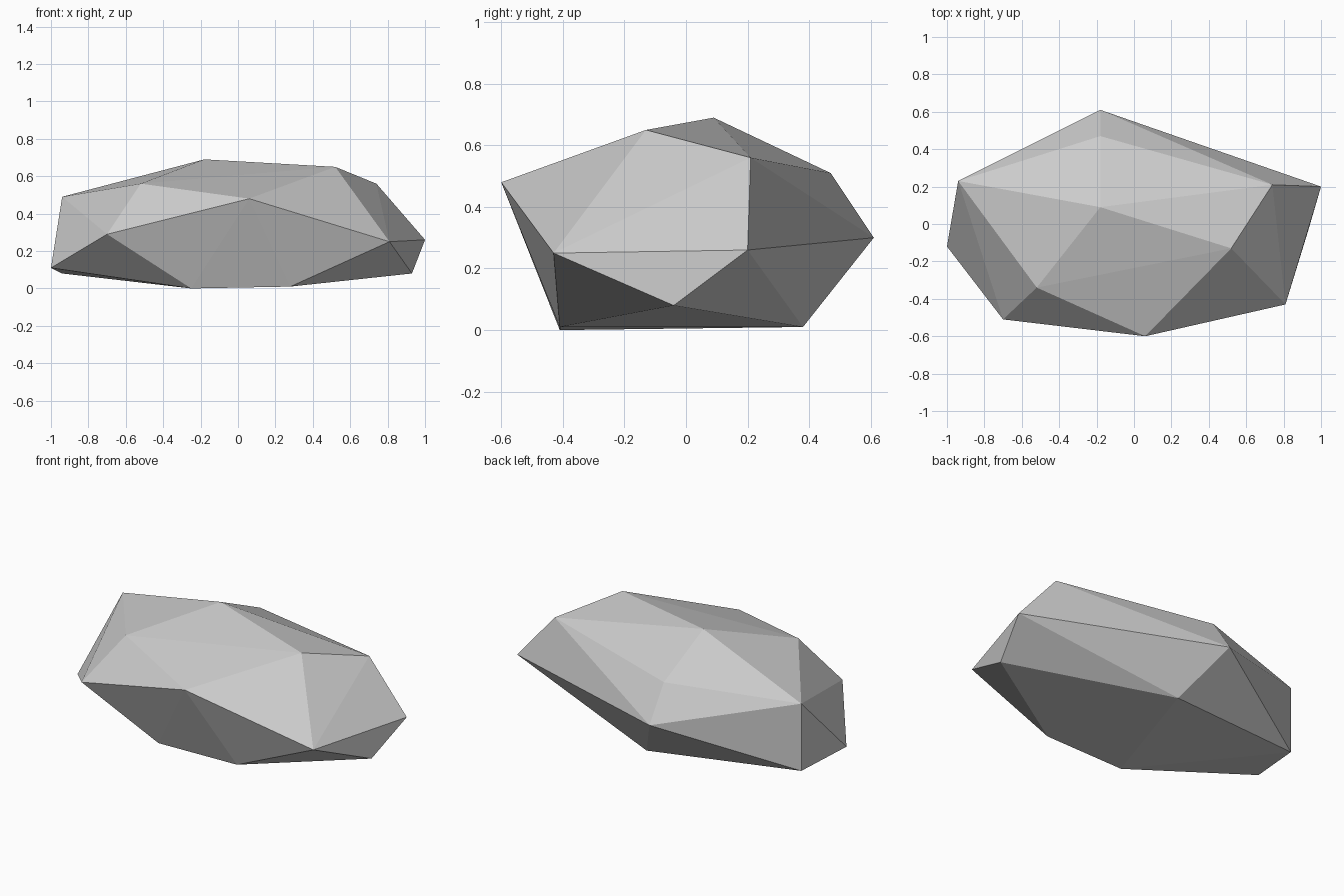
import bpy
import bmesh

# Remove the default object
default_object = bpy.data.objects.get("Cube")
if default_object:
    bpy.data.objects.remove(default_object, do_unlink=True)


def make_material(name, color):
    """Create a plain flat-coloured material."""
    material = bpy.data.materials.new(name)
    material.use_nodes = True
    material.diffuse_color = color
    shader = next(n for n in material.node_tree.nodes if n.type == "BSDF_PRINCIPLED")
    shader.inputs["Base Color"].default_value = color
    shader.inputs["Roughness"].default_value = 0.9
    return material


def make_boulder(name, corner_rings, material):
    """Wrap rings of corner points in a faceted convex shell."""
    bm = bmesh.new()
    for ring in corner_rings:
        for corner in ring:
            bm.verts.new(corner)
    bmesh.ops.convex_hull(bm, input=bm.verts[:], use_existing_faces=False)
    bmesh.ops.recalc_face_normals(bm, faces=bm.faces[:])
    for face in bm.faces:
        face.smooth = False
    mesh = bpy.data.meshes.new(name)
    bm.to_mesh(mesh)
    bm.free()
    mesh.materials.append(material)
    boulder = bpy.data.objects.new(name, mesh)
    bpy.context.collection.objects.link(boulder)
    return boulder


# Corners of the chipped stone, from the ground up
base = [(-0.25, -0.41, 0), (0.28, -0.41, 0.01), (0, 0.38, 0.01)]
lower_rim = [(0.93, -0.04, 0.08), (-0.94, 0.23, 0.08), (-1, -0.12, 0.11)]
middle = [(0.81, -0.43, 0.25), (1, 0.2, 0.26), (-0.18, 0.61, 0.3), (-0.7, -0.51, 0.29)]
shoulder = [(0.06, -0.6, 0.48), (-0.94, 0.23, 0.49), (-0.18, 0.47, 0.51)]
crown = [(-0.52, -0.34, 0.56), (0.74, 0.21, 0.56), (0.52, -0.13, 0.65), (-0.18, 0.09, 0.69)]

stone_grey = make_material("stone grey", (0.6, 0.6, 0.6, 1))
make_boulder("boulder", [base, lower_rim, middle, shoulder, crown], stone_grey)
